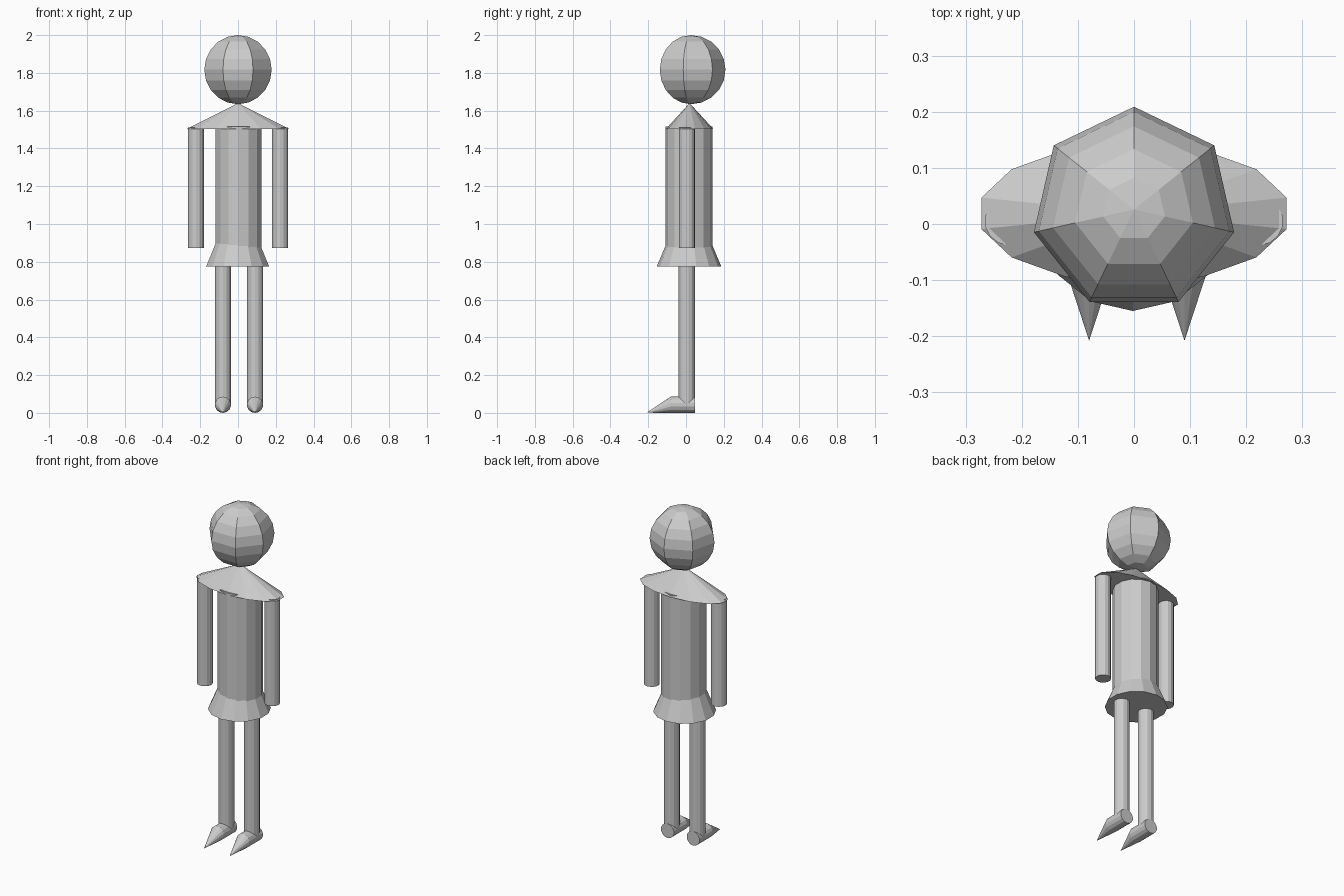
import bpy
from math import sin, cos, pi

if "Cube" in bpy.data.objects:
    bpy.data.objects.remove(bpy.data.objects["Cube"])


def loft(name, rings, sides):
    """Skin rings of (centre, radius_x, radius_2, axis); radius 0 makes a tip."""
    verts, faces, loops = [], [], []
    for (cx, cy, cz), ra, rb, axis in rings:
        start = len(verts)
        if ra == 0:
            verts.append((cx, cy, cz))
            loops.append([start] * sides)
            continue
        for i in range(sides):
            a = 2 * pi * i / sides
            u, v = ra * sin(a), rb * cos(a)
            if axis == "z":
                verts.append((cx - u, cy + v, cz))
            else:
                verts.append((cx + u, cy, cz + v))
        loops.append(list(range(start, start + sides)))
    for lo, hi in zip(loops, loops[1:]):
        for i in range(sides):
            j = (i + 1) % sides
            quad = list(dict.fromkeys((lo[i], lo[j], hi[j], hi[i])))
            faces.append(quad)
    if rings[0][1] > 0:
        faces.append(loops[0][::-1])
    if rings[-1][1] > 0:
        faces.append(loops[-1])
    mesh = bpy.data.meshes.new(name)
    mesh.from_pydata(verts, [], faces)
    mesh.update()
    obj = bpy.data.objects.new(name, mesh)
    bpy.context.collection.objects.link(obj)
    return obj


def column(name, x, y, z0, z1, r0, r1, sides=14):
    return loft(name, [((x, y, z0), r0, r0, "z"), ((x, y, z1), r1, r1, "z")], sides)


# Head: seven-sided ball
R = 0.183
loft("head", [((0, 0.026, 1.817 - R * cos(pi * k / 10)),
               0 if k in (0, 10) else R * sin(pi * k / 10),
               R * sin(pi * k / 10), "z") for k in range(11)], 7)

# Shoulders: wide flattened cone
loft("shoulders", [((0, 0.019, 1.503), 0.279, 0.126, "z"),
                   ((0, 0.019, 1.64), 0, 0, "z")], 14)

# Torso and flared skirt
column("torso", 0.003, 0.016, 0.80, 1.515, 0.124, 0.124)
column("skirt", -0.002, 0.016, 0.775, 0.915, 0.171, 0.112)

# Arms, legs and pointed shoes
for side, s in (("left", -1), ("right", 1)):
    column(side + "_arm", 0.223 * s, 0.005, 0.873, 1.51, 0.043, 0.043)
    x = 0.005 + 0.085 * s
    column(side + "_leg", x, 0.004, 0.046, 0.79, 0.043, 0.043)
    r = 0.043
    loft(side + "_shoe", [((x, 0.047, 0.045), r, r, "y"),
                          ((x, -0.08, 0.045), r, r, "y"),
                          ((x, -0.208, 0.003), 0, 0, "y")], 14)
# Shoe soles rest on the floor
for obj in bpy.context.collection.objects:
    if obj.name.endswith("_shoe"):
        obj.location.z = -0.002
